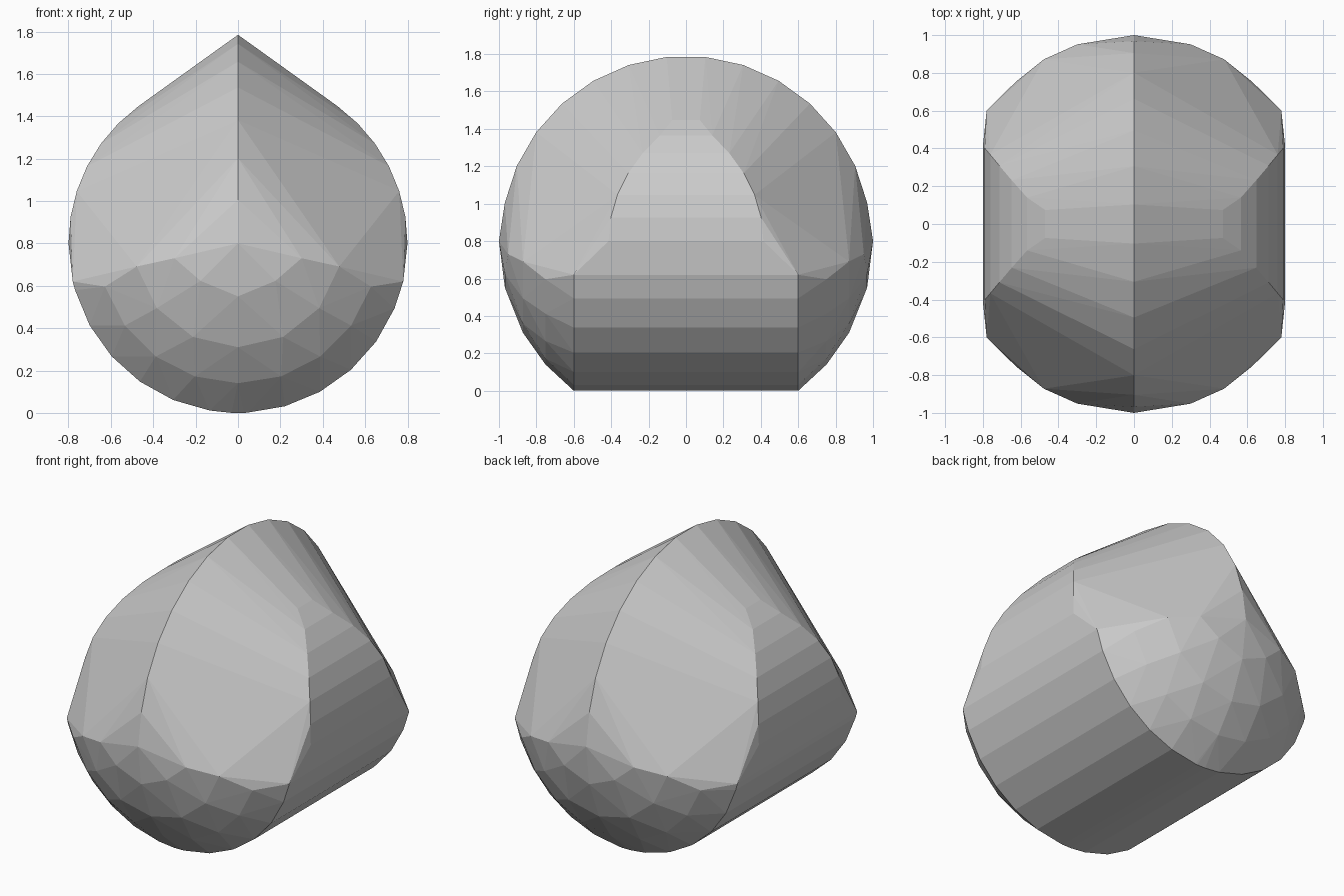
import bpy, bmesh
from math import sin, cos, pi, sqrt, radians

if "Cube" in bpy.data.objects:
    bpy.data.objects.remove(bpy.data.objects["Cube"])

CZ = 0.8      # height of the common centre
R_CYL = 0.8   # radius of the lying cylinder
pts = []


def add(x, y, z):
    pts.append((x, y, CZ + z))


# Domed end caps: rings of a unit sphere, kept only on the lower part
for r, count, off in ((R_CYL, 28, 0.25), (0.66, 20, 0.0), (0.49, 14, 0.5),
                      (0.25, 8, 0.0)):
    for i in range(count):
        a = 2 * pi * (i + off) / count
        x, z = r * cos(a), r * sin(a)
        if z < 0.06 - 0.3 * abs(x):
            for s in (-1, 1):
                add(x, s * sqrt(1 - r * r), z)

for s in (-1, 1):
    add(0, s, 0)
    for m in (-1, 1):
        add(m * 0.78, s * 0.6, -0.18)   # corner where cap, side and roof meet
        add(m * 0.3, s * 0.951, -0.07)
        add(m * 0.03, s * 0.6, -0.8)    # flat strip under the cylinder

# Arched ridge in the middle plane
for i in range(16):
    a = radians(6 + 12 * (i - 8))
    if abs(a) < 1.5:
        add(0, 0.99 * sin(a), 0.99 * cos(a))

# Shoulder curve: sloping cone-like roof meeting the round side
for t in range(0, 55, 9):
    a = radians(t)
    x, z = R_CYL * cos(a), R_CYL * sin(a)
    y = sqrt(max(0, (0.99 - 0.72 * x) ** 2 - z * z))
    for m in (-1, 1):
        for s in (-1, 1):
            add(m * x, s * y, z)

# Wrap everything in one faceted convex skin
bm = bmesh.new()
for p in pts:
    bm.verts.new(p)
bmesh.ops.remove_doubles(bm, verts=bm.verts[:], dist=0.005)
bmesh.ops.convex_hull(bm, input=bm.verts[:])
bmesh.ops.delete(bm, geom=[v for v in bm.verts if not v.link_faces], context='VERTS')
bmesh.ops.recalc_face_normals(bm, faces=bm.faces[:])
mesh = bpy.data.meshes.new("rounded_ridge_solid")
bm.to_mesh(mesh)
bm.free()
obj = bpy.data.objects.new("rounded_ridge_solid", mesh)
bpy.context.collection.objects.link(obj)
